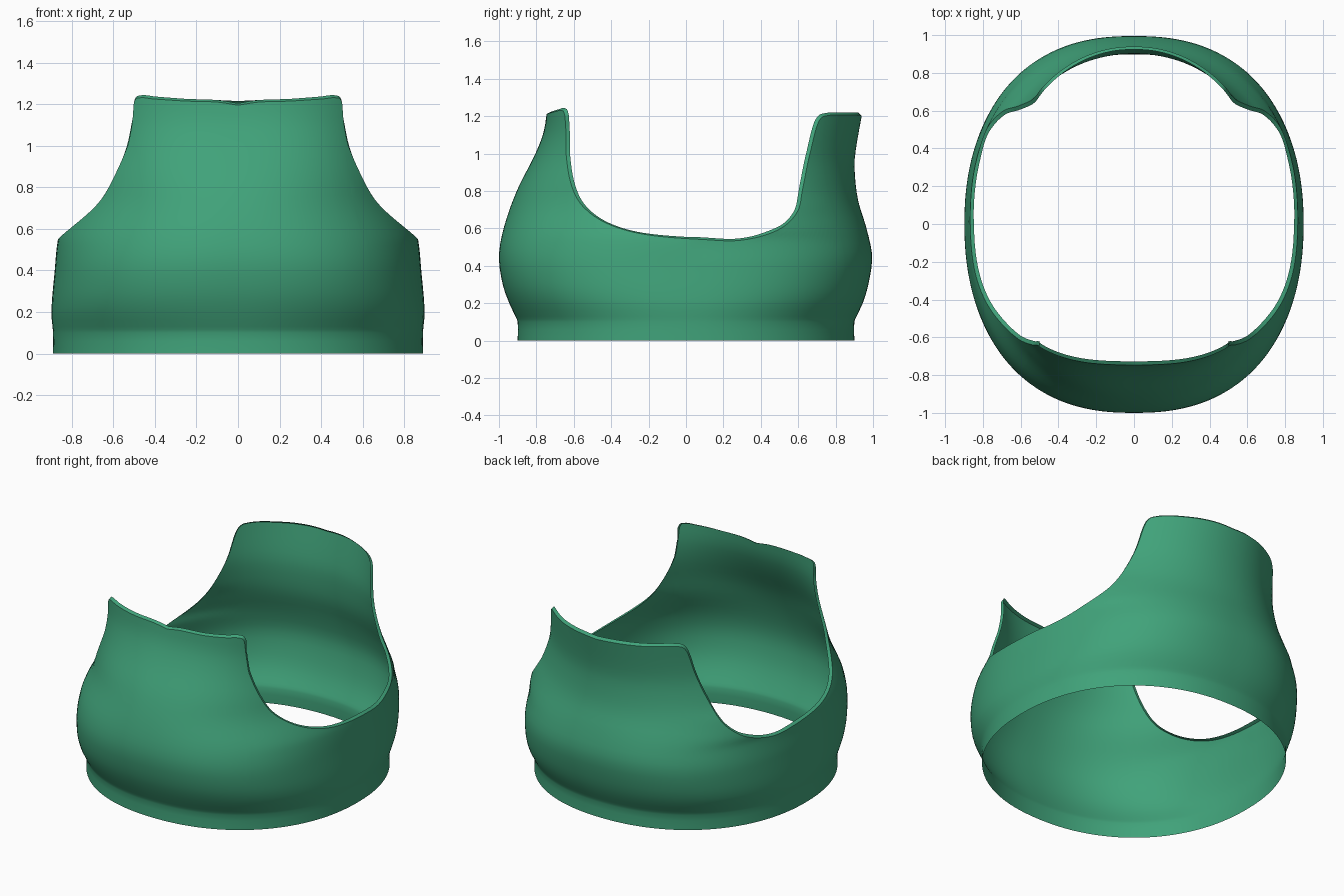
import bpy, bmesh
from math import atan2, sin, cos, pi
from mathutils import Vector

cube = bpy.data.objects.get("Cube")
if cube:
    bpy.data.objects.remove(cube)

# Silhouette profiles: (height, distance from the axis)
HEM_SIDE = [(0, .89), (.10, .89), (.2, .898), (.4, .882), (.54, .868)]
FRONT = [(0, .90), (.10, .90), (.13, .912), (.2, .945), (.3, .98), (.45, 1.0),
         (.6, .975), (.8, .905), (1.0, .805), (1.12, .76), (1.26, .74)]
BACK = [(0, .90), (.10, .90), (.13, .912), (.2, .945), (.3, .975), (.45, .995),
        (.6, .965), (.75, .92), (.9, .902), (1.0, .905), (1.26, .95)]
SIDE_FRONT = HEM_SIDE + [(.6, .85), (.7, .81), (.8, .78), (1.0, .742), (1.26, .73)]
SIDE_BACK = HEM_SIDE + [(.6, .88), (.7, .875), (.8, .83), (1.0, .765), (1.26, .73)]

# Squareness of the plan outline at each height (2 is an ellipse)
HEM_SQUARE = [(0, 2.15), (.1, 2.17), (.25, 2.34), (.4, 2.38), (.54, 2.3)]
SQUARE_FRONT = HEM_SQUARE + [(.7, 2.2), (.8, 2.25), (1.0, 2.5), (1.26, 3.0)]
SQUARE_BACK = HEM_SQUARE + [(.7, 2.1), (1.26, 2.08)]

# Half of the upper edge, from front centre round to back centre
RIM = [(0, -.74, 1.195), (.1, -.74, 1.21), (.25, -.73, 1.215), (.40, -.69, 1.225),
       (.475, -.66, 1.23), (.502, -.65, 1.205), (.512, -.647, 1.12), (.53, -.64, 1.0),
       (.62, -.60, .8), (.69, -.53, .70), (.78, -.39, .615), (.84, -.2, .565),
       (.86, .1, .54), (.85, .3, .537), (.79, .49, .59), (.70, .6, .69),
       (.62, .635, .82), (.54, .67, 1.0), (.50, .705, 1.16), (.465, .735, 1.2),
       (.3, .87, 1.205), (.12, .93, 1.205), (0, .945, 1.2)]


def smooth_value(points, z):
    """Smooth curve through (position, value) pairs."""
    def slope(i):
        a, b = points[max(i - 1, 0)], points[min(i + 1, len(points) - 1)]
        return (b[1] - a[1]) / (b[0] - a[0])
    z = min(max(z, points[0][0]), points[-1][0])
    i = 0
    while i < len(points) - 2 and z > points[i + 1][0]:
        i += 1
    (z0, v0), (z1, v1) = points[i], points[i + 1]
    h = z1 - z0
    t = (z - z0) / h
    m0, m1 = slope(i) * h, slope(i + 1) * h
    return (v0 + m0 * t + (3 * (v1 - v0) - 2 * m0 - m1) * t ** 2
            + (2 * (v0 - v1) + m0 + m1) * t ** 3)


def surface_point(angle, z):
    """Point on the shell; angle 0 faces the front."""
    s, c = sin(angle), cos(angle)
    profiles = (FRONT, SIDE_FRONT, SQUARE_FRONT) if c > 0 else (BACK, SIDE_BACK, SQUARE_BACK)
    depth, width, n = [smooth_value(p, z) for p in profiles]
    r = (abs(s / width) ** n + abs(c / depth) ** n) ** (-1 / n)
    return Vector((r * s, -r * c, z))


def rim_columns(steps=6):
    """Sample the edge as (angle, height) pairs all the way round."""
    keys = [(atan2(x, -y), z) for x, y, z in RIM]
    half = []
    for i in range(len(keys) - 1):
        a, b = keys[i], keys[i + 1]
        for k in range(steps):
            angle = a[0] + (b[0] - a[0]) * k / steps
            half.append((angle, smooth_value(keys, angle)))
    half.append((pi, keys[-1][1]))
    return half + [(2 * pi - a, z) for a, z in reversed(half[1:-1])]


# Shell: straight hem at the bottom, then rows that rise to the edge
HEM = [0, .02, .06, .1, .115, .13, .16, .2]
ROWS = 22
bm = bmesh.new()
columns = []
for angle, top in rim_columns():
    heights = HEM + [HEM[-1] + (top - HEM[-1]) * k / ROWS for k in range(1, ROWS + 1)]
    columns.append([bm.verts.new(surface_point(angle, z)) for z in heights])

# Narrow lip that folds inward along the upper edge
count = len(columns)
lip = []
for i, column in enumerate(columns):
    edge, below = column[-1].co, column[-2].co
    along = (columns[(i + 1) % count][-1].co - columns[i - 1][-1].co).normalized()
    outward = along.cross(edge - below).normalized()
    beyond = outward.cross(along)
    lip.append(bm.verts.new(edge + beyond * .012 - outward * .018))
for column, vert in zip(columns, lip):
    column.append(vert)

for i, left in enumerate(columns):
    right = columns[(i + 1) % count]
    for j in range(len(left) - 1):
        bm.faces.new((left[j], right[j], right[j + 1], left[j + 1]))
mesh = bpy.data.meshes.new("fabric_shell")
bm.to_mesh(mesh)
bm.free()
shell = bpy.data.objects.new("fabric_shell", mesh)
bpy.context.collection.objects.link(shell)

# Green cloth
green = bpy.data.materials.new("green_cloth")
colour = (.052, .365, .195, 1)
green.use_nodes = True
green.diffuse_color = colour
green.node_tree.nodes["Principled BSDF"].inputs["Base Color"].default_value = colour
mesh.materials.append(green)

# Smooth cloth with a crisp lip
bpy.ops.object.select_all(action='DESELECT')
shell.select_set(True)
bpy.context.view_layer.objects.active = shell
bpy.ops.object.shade_smooth_by_angle(angle=.7)
